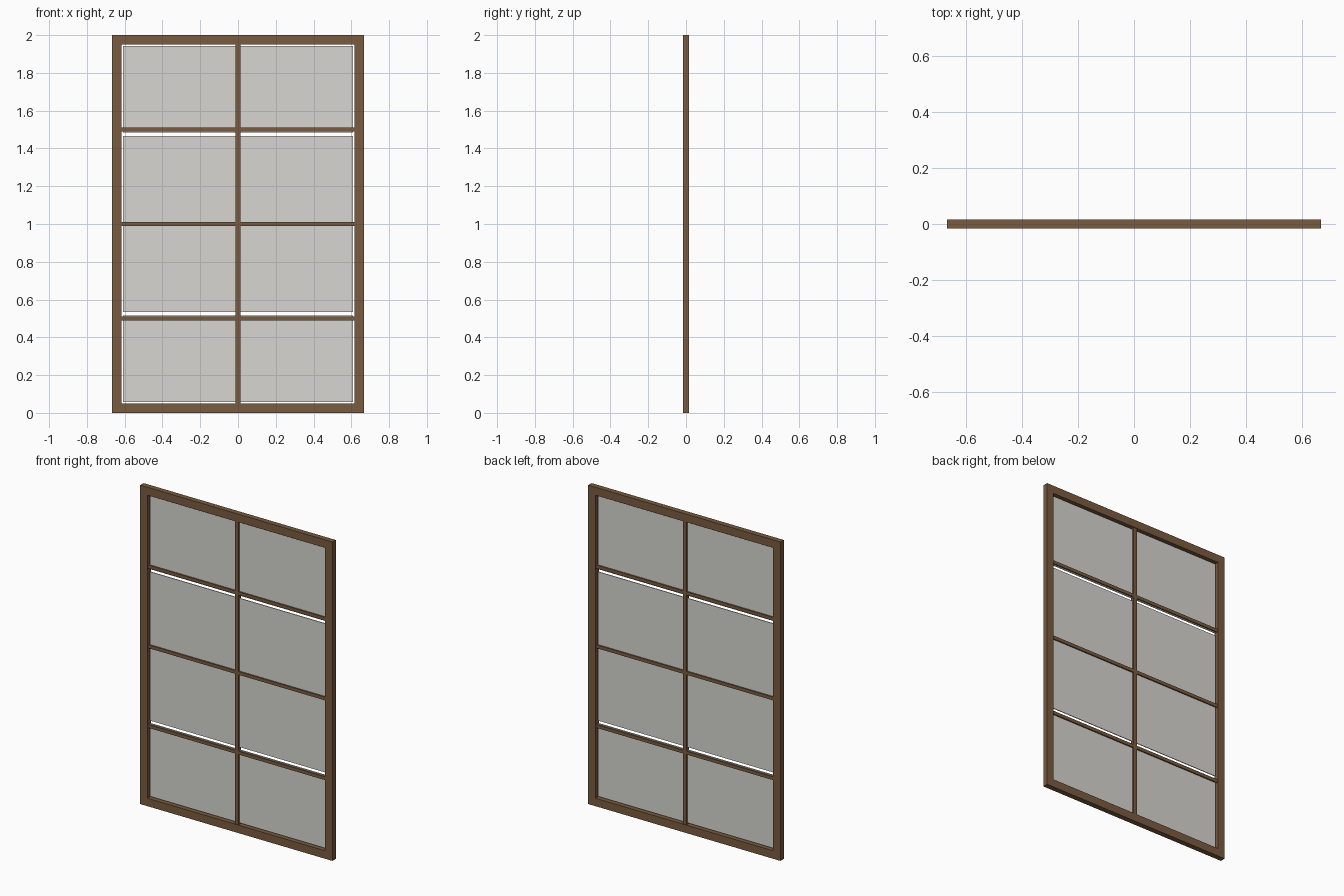
import bpy, bmesh
from mathutils import Matrix

if "Cube" in bpy.data.objects:
    bpy.data.objects.remove(bpy.data.objects["Cube"])

def material(name, rgba):
    m = bpy.data.materials.new(name)
    m.diffuse_color = rgba
    m.use_nodes = True
    m.node_tree.nodes["Principled BSDF"].inputs["Base Color"].default_value = m.diffuse_color
    return m

wood = material("brown_wood", (0.19, 0.105, 0.05, 1))
glass_mat = material("pale_glass", (0.68, 0.67, 0.64, 0.4))

def box(name, size, loc, mat):
    bm = bmesh.new()
    bmesh.ops.create_cube(bm, size=1, matrix=Matrix.Diagonal((*size, 1)))
    mesh = bpy.data.meshes.new(name)
    bm.to_mesh(mesh)
    bm.free()
    mesh.materials.append(mat)
    ob = bpy.data.objects.new(name, mesh)
    ob.location = loc
    bpy.context.collection.objects.link(ob)
    return ob

W, H, D, F = 1.3333, 2.0, 0.0333, 0.05   # overall width, height, depth, rail width
inner_w, inner_h = W - 2 * F, H - 2 * F

# outer frame
for side, s in (("left", -1), ("right", 1)):
    box(f"{side}_stile", (F, D, H), (s * (W - F) / 2, 0, H / 2), wood)
for side, z in (("bottom", F / 2), ("top", H - F / 2)):
    box(f"{side}_rail", (inner_w, D, F), (0, 0, z), wood)

# glazing bars
box("centre_mullion", (0.025, 0.025, inner_h), (0, 0, H / 2), wood)
for i in range(1, 4):
    box(f"cross_bar_{i}", (inner_w, 0.021, 0.021), (0, 0, i * H / 4), wood)

# glass panes, evenly pitched within the frame opening
pw, ph = inner_w / 2, inner_h / 4
for row in range(4):
    for side, s in (("left", -1), ("right", 1)):
        box(f"{side}_pane_{row + 1}", (pw - 0.0167, 0.005, ph - 0.0167),
            (s * pw / 2, 0, F + (row + 0.5) * ph), glass_mat)
